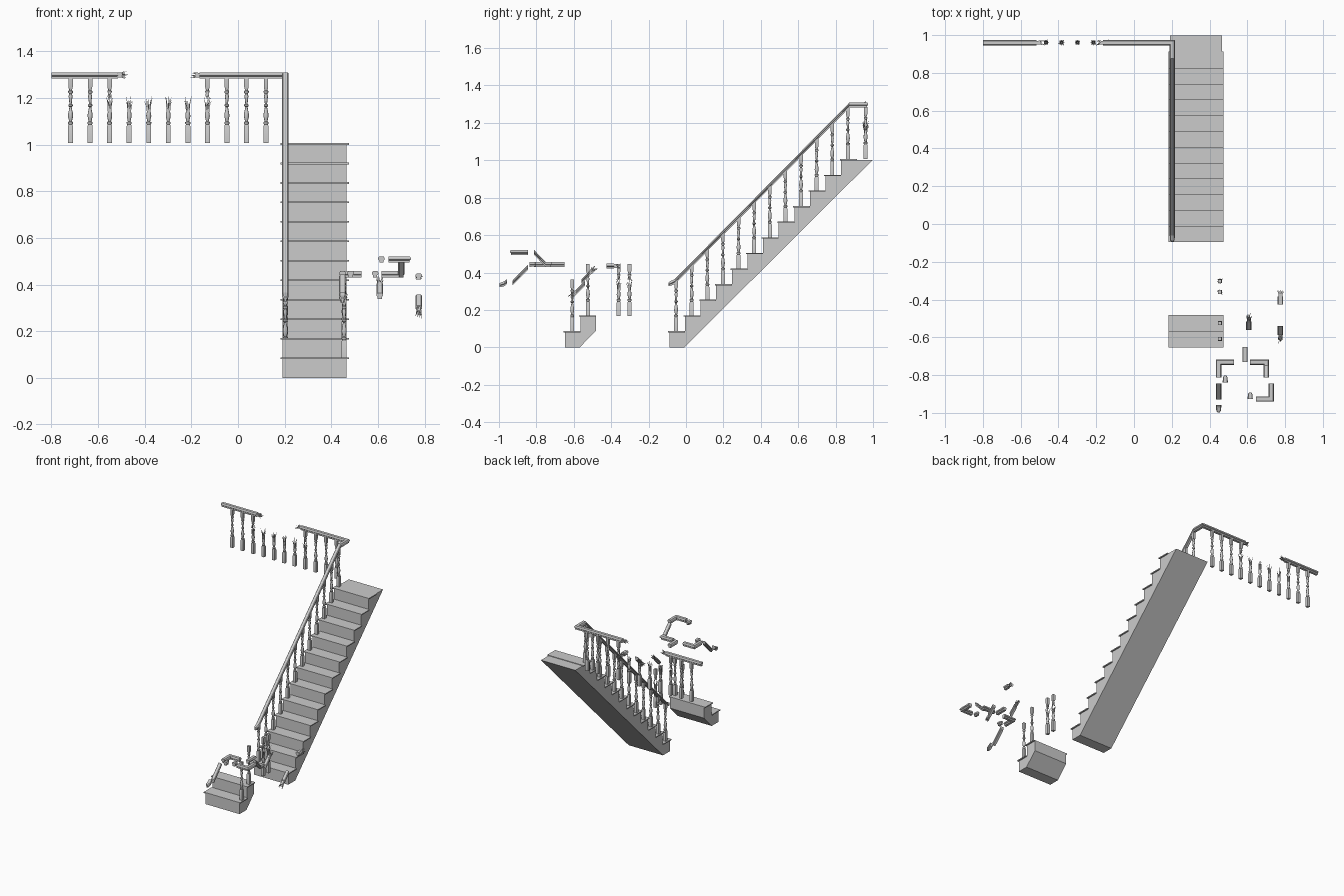
import bpy, bmesh, math, random
from mathutils import Vector as V

if "Cube" in bpy.data.objects:
    bpy.data.objects.remove(bpy.data.objects["Cube"])

random.seed(4)
RISE = 0.0835


def finish(bm, name, smooth=False):
    bmesh.ops.recalc_face_normals(bm, faces=bm.faces)
    me = bpy.data.meshes.new(name)
    bm.to_mesh(me)
    bm.free()
    ob = bpy.data.objects.new(name, me)
    bpy.context.collection.objects.link(ob)
    if smooth:
        bpy.ops.object.select_all(action='DESELECT')
        ob.select_set(True)
        bpy.context.view_layer.objects.active = ob
        bpy.ops.object.shade_smooth_by_angle(angle=math.radians(40))
    return ob


def loft(bm, rings):
    """Skin a list of equal-sized point rings and cap both ends."""
    vs = [[bm.verts.new(p) for p in r] for r in rings]
    n = len(vs[0])
    for a, b in zip(vs, vs[1:]):
        for i in range(n):
            bm.faces.new((a[i], a[(i + 1) % n], b[(i + 1) % n], b[i]))
    bm.faces.new(vs[0][::-1])
    bm.faces.new(vs[-1])


def ring(r, z, n, turn=0.0):
    return [V((r * math.cos(turn + math.tau * i / n), r * math.sin(turn + math.tau * i / n), z))
            for i in range(n)]


def box(bm, x0, x1, y0, y1, z0, z1):
    loft(bm, [[(x0, y0, z), (x1, y0, z), (x1, y1, z), (x0, y1, z)] for z in (z0, z1)])


def splinters(bm, origin, direction, length, spread, core, count=7):
    """Flaring, bent shards that stick out of a broken end."""
    d = V(direction).normalized()
    a = d.orthogonal().normalized()
    b = d.cross(a)
    for i in range(count):
        t = math.tau * (i + random.uniform(-0.2, 0.2)) / count
        out = a * math.cos(t) + b * math.sin(t)
        ln = length * random.uniform(0.6, 1)
        sp = spread * random.uniform(0.55, 1)
        base = V(origin) + out * core * 0.55 - d * 0.004
        mid = V(origin) + out * (core * 0.6 + sp * 0.15) + d * ln * 0.5
        tip = V(origin) + out * sp + d * ln
        w = core * 0.45
        loft(bm, [[p + (a * x + b * y) * w * s for x, y in ((1, 0), (0, 1), (-1, 0), (0, -1))]
                  for p, s in ((base, 1), (mid, 0.65), (tip, 0.08))])


# Handrail cross-section (sideways, up)
HALF = [(0.009, -0.0145), (0.009, -0.005), (0.014, -0.001), (0.014, 0.006), (0.010, 0.012)]
SECTION = HALF + [(-u, v) for u, v in reversed(HALF)]


def rail(name, path, scales=None, broken=None):
    """Mitred moulding with plumb-cut ends along a path."""
    p = [V(q) for q in path]
    scales = scales or [1] * len(p)
    sides = [V((b - a).xy.to_3d()).normalized().cross(V((0, 0, 1))) for a, b in zip(p, p[1:])]
    bm = bmesh.new()
    rings = []
    for i, q in enumerate(p):
        s0, s1 = sides[max(i - 1, 0)], sides[min(i, len(sides) - 1)]
        m = (s0 + s1).normalized()
        m = m / m.dot(s0)
        rings.append([q + m * u * scales[i] + V((0, 0, v * (0.6 + 0.4 * scales[i]))) for u, v in SECTION])
    loft(bm, rings)
    if broken:
        splinters(bm, p[-1], p[-1] - p[-2], broken, 0.019, 0.011, 9)
    return finish(bm, name)


# Staircase bodies with thin overhanging treads
def stairs(name, y0, count, tail):
    prof = [(y0, 0)]
    for i in range(count):
        z = RISE * (i + 1)
        prof += [(y0 + RISE * i, z), (y0 + RISE * (i + 1), z)]
    prof[-1] = (y0 + RISE * count + tail, RISE * count)
    if count < 5:
        prof.append((prof[-1][0], RISE * (count - 1) + 0.006))
    prof.append((y0 + 0.08, 0))
    bm = bmesh.new()
    loft(bm, [[(x, y, z) for y, z in prof] for x in (0.191, 0.466)])
    finish(bm, name + "_body")
    bm = bmesh.new()
    for i in range(count):
        y = y0 + RISE * i
        box(bm, 0.183, 0.475, y - 0.007, y + RISE, RISE * (i + 1) - 0.003, RISE * (i + 1) + 0.004)
    finish(bm, name + "_treads")


stairs("main_stairs", -0.089, 12, 0.085)
stairs("short_stairs", -0.648, 2, 0.0)

# Turned baluster: radius and height of the lathe part
TURN = [(0.007, 0.078), (0.011, 0.083), (0.011, 0.089), (0.006, 0.093), (0.0085, 0.103), (0.011, 0.115),
        (0.0095, 0.130), (0.006, 0.146), (0.005, 0.154), (0.0095, 0.158), (0.0095, 0.164), (0.005, 0.168),
        (0.0065, 0.185), (0.0085, 0.200), (0.006, 0.211), (0.010, 0.216), (0.010, 0.222), (0.006, 0.226),
        (0.007, 0.234)]


def baluster_part(name, lo, hi):
    bm = bmesh.new()
    if lo == 0:
        loft(bm, [ring(r * 1.414, z, 4, math.pi / 4) for r, z in ((0.0105, 0), (0.0105, 0.073), (0.008, 0.079))])
    if hi > 0.27:
        loft(bm, [ring(r * 1.414, z, 4, math.pi / 4) for r, z in ((0.007, 0.23), (0.0095, 0.24), (0.0095, 0.279))])
    loft(bm, [ring(r, z, 10) for r, z in TURN if lo <= z <= hi])
    if hi < 0.27:
        splinters(bm, (0, 0, hi), (0, 0, 1), 0.078, 0.021, 0.009)
    if lo > 0:
        splinters(bm, (0, 0, lo), (0, 0, -1), 0.034, 0.015, 0.007, 6)
    ob = finish(bm, name, True)
    bpy.context.collection.objects.unlink(ob)
    return ob.data


FULL = baluster_part("baluster", 0, 0.28)
LOWER = [baluster_part("broken_baluster_bottom", 0, 0.13) for _ in range(3)]
UPPER = baluster_part("broken_baluster_top", 0.216, 0.28)


def place(mesh, x, y, z, turn=0):
    ob = bpy.data.objects.new(mesh.name.split(".")[0], mesh)
    ob.location = (x, y, z)
    ob.rotation_euler.z = turn * math.pi / 2
    bpy.context.collection.objects.link(ob)


# Balusters along the stairs
for i in range(12):
    place(FULL, 0.203, -0.053 + RISE * i, RISE * (i + 1))
for i in range(2):
    place(FULL, 0.455, -0.608 + RISE * i, RISE * (i + 1))

# Landing row, broken in the middle
for i in range(11):
    x = -0.718 + 0.0838 * i
    if 2 <= i <= 7:
        place(LOWER[i % 3], x, 0.96, 1.007, i)
        if i in (2, 7):
            place(UPPER, x, 0.96, 1.007)
    else:
        place(FULL, x, 0.96, 1.007)

# Loose broken balusters
for i, y in enumerate((-0.36, -0.302)):
    place(LOWER[i], 0.455, y, 0.167, i)
    place(UPPER, 0.455, y, 0.167, i)

# Main handrail and the far broken length
CAP = [0.45, 0.85, 1]
rail("main_handrail", [(0.203, -0.093, 0.338), (0.203, -0.085, 0.342), (0.203, -0.06, 0.353),
                       (0.203, 0.875, 1.298), (0.203, 0.96, 1.298), (-0.165, 0.96, 1.298)],
     CAP + [1, 1, 1], 0.042)
rail("far_handrail", [(-0.8, 0.96, 1.298), (-0.515, 0.96, 1.298)], None, 0.045)

# Loose handrail pieces
rail("corner_down", [(0.53, -0.732, 0.445), (0.448, -0.732, 0.445), (0.448, -0.812, 0.445)])
rail("corner_up", [(0.615, -0.732, 0.445), (0.70, -0.732, 0.445), (0.70, -0.75, 0.445), (0.70, -0.812, 0.508)])
rail("corner_level", [(0.645, -0.927, 0.508), (0.727, -0.927, 0.508), (0.727, -0.845, 0.508)])
rail("straight_level", [(0.588, -0.65, 0.445), (0.588, -0.73, 0.445)])
rail("straight_sloped", [(0.448, -0.928, 0.345), (0.448, -0.845, 0.43)])
rail("end_cap_sloped", [(0.448, -0.997, 0.333), (0.448, -0.989, 0.336), (0.448, -0.972, 0.341),
                        (0.448, -0.957, 0.353)], CAP + [1])
rail("end_cap_level", [(0.483, -0.803, 0.445), (0.483, -0.812, 0.445), (0.483, -0.838, 0.445)], CAP)
rail("end_cap_high", [(0.615, -0.892, 0.508), (0.615, -0.901, 0.508), (0.615, -0.927, 0.508)], CAP)
rail("broken_level", [(0.775, -0.425, 0.435), (0.775, -0.385, 0.435)], None, 0.036)
rail("broken_sloped_up", [(0.608, -0.56, 0.352), (0.608, -0.515, 0.397)], None, 0.05)
rail("broken_sloped_down", [(0.775, -0.54, 0.345), (0.775, -0.588, 0.297)], None, 0.05)
